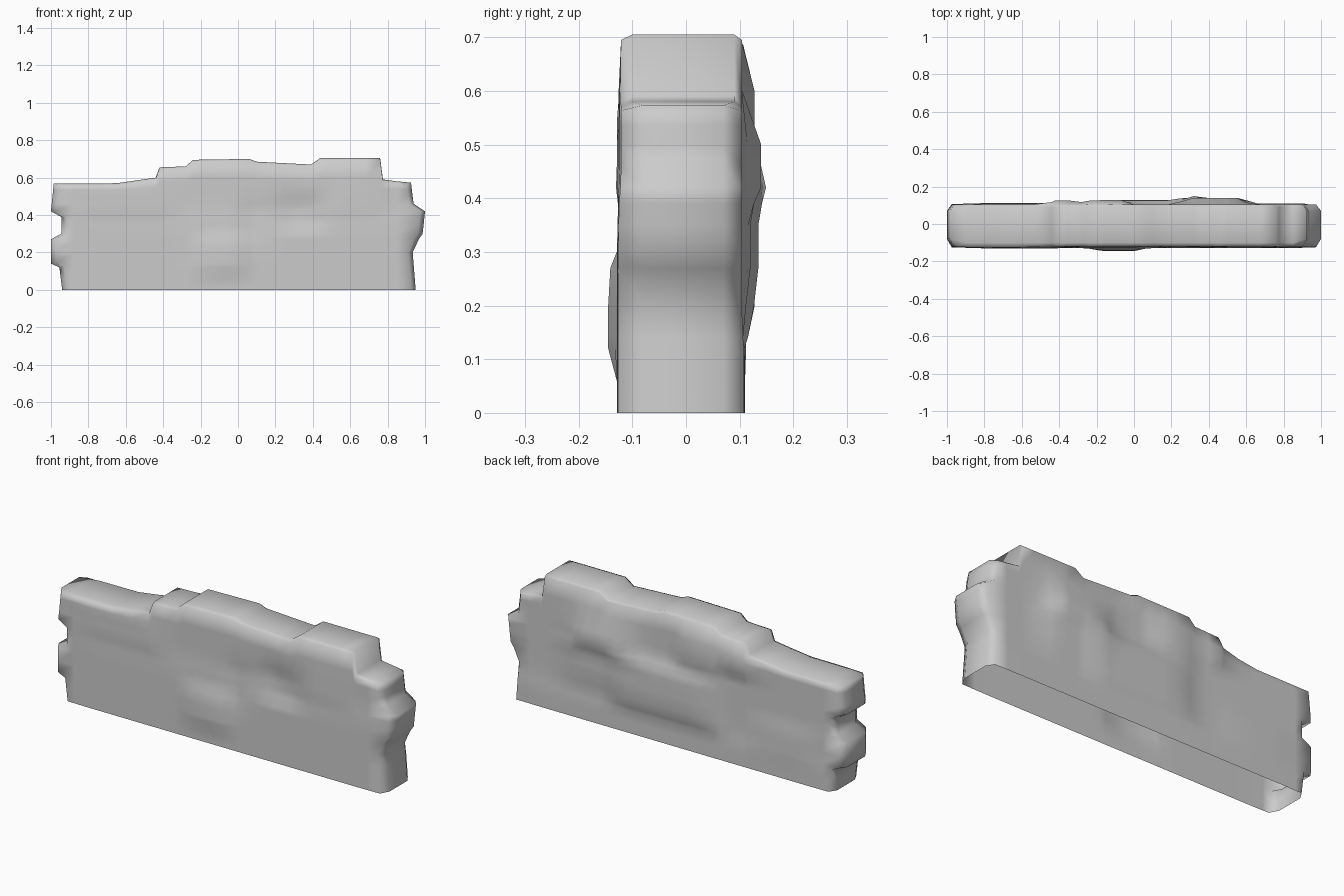
import bpy, bmesh

cube = bpy.data.objects.get("Cube")
if cube:
    bpy.data.objects.remove(cube, do_unlink=True)

# Stone colour
stone = bpy.data.materials.new("grey stone")
stone.use_nodes = True
grey = (0.6, 0.6, 0.6, 1)
stone.diffuse_color = grey
stone.node_tree.nodes["Principled BSDF"].inputs["Base Color"].default_value = grey

# Broken crest as (x, height), ragged ends as (height, x)
crest = [(-.985, .568), (-.65, .57), (-.44, .60), (-.42, .655), (-.28, .66), (-.24, .695),
         (.06, .70), (.1, .685), (.39, .67), (.44, .705), (.76, .705), (.775, .59), (.925, .57)]
right_end = [(0, -.94), (.12, -.955), (.14, -1), (.27, -1), (.3, -.945), (.39, -.945),
             (.42, -1), (.568, -.985)]
left_end = [(0, .95), (.25, .93), (.28, .985), (.42, 1), (.45, .94), (.57, .925)]

# Courses of stone and the cuts between them
cuts = [-.95, -.88, -.8, -.72, -.65, -.54, -.44, -.42, -.35, -.28, -.24, -.16, -.07, 0, .06,
        .1, .18, .25, .32, .39, .44, .5, .55, .6, .68, .76, .775, .85, .9]
courses = [0, .06, .12, .14, .2, .27, .3, .35, .39, .42, .46, .5]
last, top = len(cuts) - 1, len(courses) + 1

# Swollen stones: side, centre x, centre z, half width, half height, depth
swells = [(-1, 0, .1, 1.2, .34, .008), (-1, -.09, .18, .16, .12, .016),
          (-1, -.62, .48, .32, .1, .008), (-1, .55, .5, .25, .12, .006),
          (-1, .33, .41, .14, .1, -.018), (-1, .1, .36, .06, .12, -.01),
          (1, .42, .48, .2, .1, .036), (1, .05, .28, .34, .16, .024),
          (1, .45, .3, .2, .12, .016), (1, -.36, .55, .1, .09, .022),
          (1, -.14, .56, .14, .13, .024), (1, -.65, .2, .22, .1, .006),
          (1, 0, 0, 1.2, .16, .006)]


def along(profile, t):
    for (a, p), (b, q) in zip(profile, profile[1:]):
        if t <= b:
            return p + (q - p) * max(0, t - a) / (b - a)
    return profile[-1][1]


def relief(side, x, z):
    total = 0
    for s, cx, cz, w, h, depth in swells:
        if s == side:
            inside = min(1 - abs(x - cx) / w, 1 - abs(z - cz) / h)
            total += depth * max(0, min(1, inside * 3))
    return total


def place(i, j, layer):
    """Layers run front sheet, front rim, back rim, back sheet."""
    height = along(crest, cuts[i])
    if j < len(courses):
        z = courses[j]
    else:
        z = height if j == top else (courses[-1] + height) / 2
    ends = {0: right_end, last: left_end}
    x = along(ends[i], z) if i in ends else cuts[i]
    if layer in (1, 2):
        depth = .08 if i in ends else .1
        return x, (-depth if layer == 1 else depth - .01), z
    if i in ends:
        x *= .974
    if j == top:
        z -= .01
    side = -1 if layer == 0 else 1
    return x, side * ((.121 if side < 0 else .104) + relief(side, x, z)), z


bm = bmesh.new()
made = {}


def vert(i, j, layer):
    key = (i, j, layer)
    if key not in made:
        made[key] = bm.verts.new(place(i, j, layer))
    return made[key]


# Front and back sheets
for layer in (0, 3):
    for i in range(last):
        for j in range(top):
            corners = [(i, j), (i + 1, j), (i + 1, j + 1), (i, j + 1)]
            if layer == 3:
                corners.reverse()
            bm.faces.new([vert(a, b, layer) for a, b in corners])

# Rounded rim up one end, over the crest and down the other, open below
rim = [(0, j) for j in range(top)] + [(i, top) for i in range(last)]
rim += [(last, j) for j in range(top, -1, -1)]
for layer in range(3):
    for a, b in zip(rim, rim[1:]):
        bm.faces.new((vert(*a, layer), vert(*b, layer),
                      vert(*b, layer + 1), vert(*a, layer + 1)))

# Weathered, smooth stone
for f in bm.faces:
    f.smooth = True
mesh = bpy.data.meshes.new("broken_stone_wall")
bm.to_mesh(mesh)
bm.free()
mesh.materials.append(stone)
wall = bpy.data.objects.new("broken_stone_wall", mesh)
bpy.context.collection.objects.link(wall)
